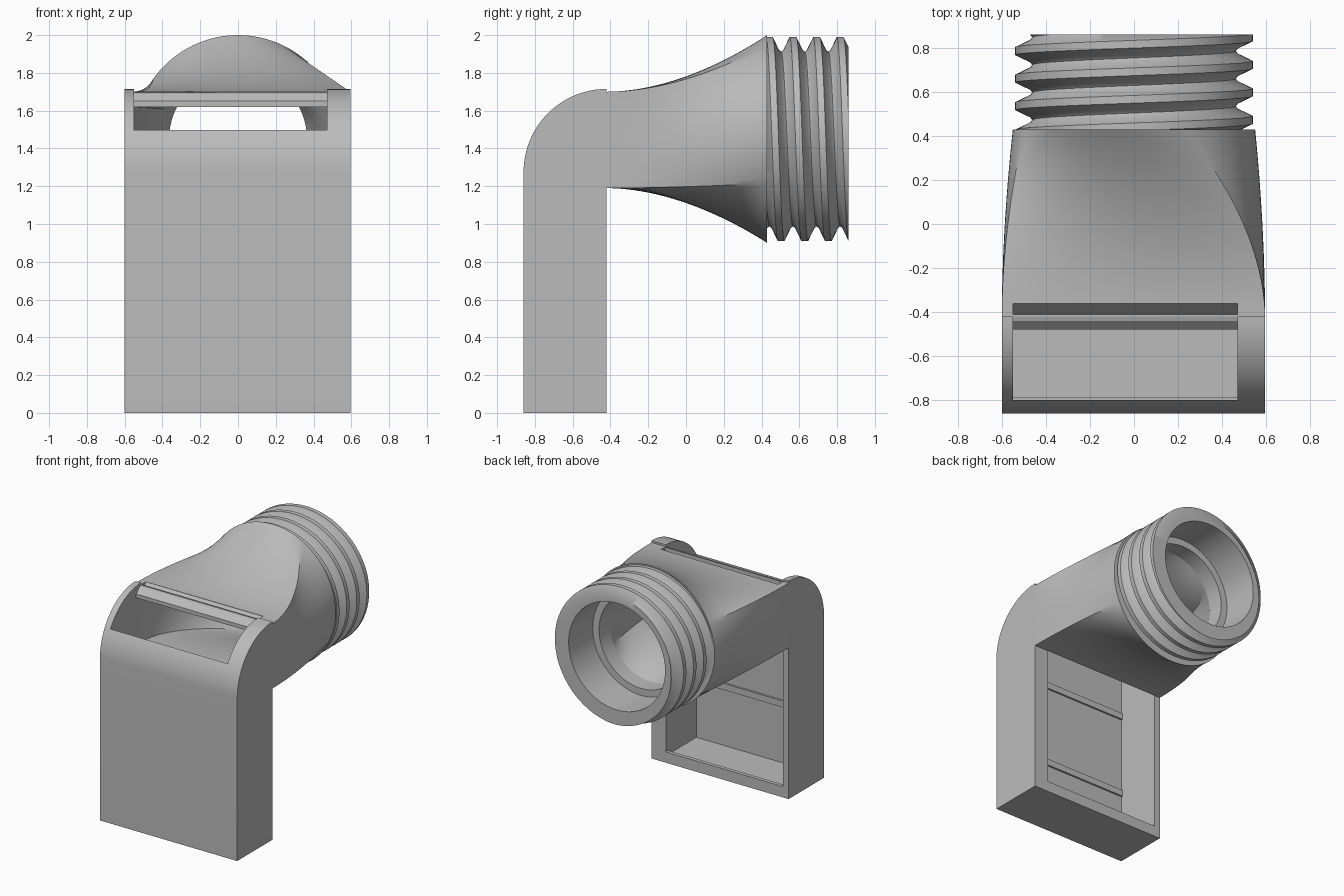
import bpy, bmesh, math
from mathutils import Vector

if "Cube" in bpy.data.objects:
    bpy.data.objects.remove(bpy.data.objects["Cube"], do_unlink=True)

grey = bpy.data.materials.new("plain grey")
grey.use_nodes = True
colour = (0.5, 0.5, 0.5, 1)
grey.diffuse_color = colour
grey.node_tree.nodes["Principled BSDF"].inputs["Base Color"].default_value = colour

AXIS_Z = 1.45
BACK, FLANGE, END = -0.42, 0.43, 0.86


def finish(name, bm, smooth=True):
    bmesh.ops.remove_doubles(bm, verts=bm.verts, dist=0.0002)
    bmesh.ops.recalc_face_normals(bm, faces=bm.faces)
    mesh = bpy.data.meshes.new(name)
    bm.to_mesh(mesh)
    bm.free()
    mesh.materials.append(grey)
    ob = bpy.data.objects.new(name, mesh)
    bpy.context.collection.objects.link(ob)
    if smooth:
        shade(ob)
    return ob


def shade(ob):
    bpy.ops.object.select_all(action='DESELECT')
    bpy.context.view_layer.objects.active = ob
    ob.select_set(True)
    bpy.ops.object.shade_smooth_by_angle(angle=math.radians(28))


def extrude_x(name, profile, x0, x1):
    """Prism from a (y, z) outline."""
    bm = bmesh.new()
    face = bm.faces.new([bm.verts.new((x0, y, z)) for y, z in profile])
    new = bmesh.ops.extrude_face_region(bm, geom=[face])["geom"]
    verts = [v for v in new if isinstance(v, bmesh.types.BMVert)]
    bmesh.ops.translate(bm, verts=verts, vec=(x1 - x0, 0, 0))
    return finish(name, bm, False)


def block(name, x0, x1, y0, y1, z0, z1):
    return extrude_x(name, [(y0, z0), (y1, z0), (y1, z1), (y0, z1)], x0, x1)


def cut(ob, cutter):
    mod = ob.modifiers.new("cut", 'BOOLEAN')
    mod.operation = 'DIFFERENCE'
    mod.solver = 'EXACT'
    mod.object = cutter
    bpy.context.view_layer.objects.active = ob
    bpy.ops.object.modifier_apply(modifier=mod.name)
    bpy.data.objects.remove(cutter, do_unlink=True)
    shade(ob)


def skin(bm, rows, closed):
    """Quads between neighbouring rows of points."""
    grid = [[bm.verts.new(p) for p in row] for row in rows]
    for a, b in zip(grid, grid[1:]):
        n = len(a)
        for i in range(n if closed else n - 1):
            j = (i + 1) % n
            bm.faces.new((a[i], a[j], b[j], b[i]))


# Housing with a rounded top front edge and an open back
R = 0.44
outline = [(BACK, 0), (-END, 0)]
for i in range(25):
    a = math.pi / 2 * i / 24
    outline.append((BACK - R * math.cos(a), 1.275 + R * math.sin(a)))
housing = extrude_x("housing", outline, -0.6, 0.595)
cut(housing, block("cavity_cutter", -0.55, 0.47, -0.80, -0.3, 0.055, 2.2))

# Ridges inside the housing
block("floor_lip", -0.55, 0.47, -0.45, BACK, 0.05, 0.085)
for name, z in (("lower_ridge", 0.5), ("upper_ridge", 1.15)):
    block(name, -0.55, 0.47, -0.805, -0.785, z, z + 0.05)

# Bar across the top opening
extrude_x("top_bar", [(-0.48, 1.62), (-0.48, 1.65), (-0.44, 1.69),
                      (-0.41, 1.70), (-0.41, 1.62)], -0.55, 0.47)

# Hollow duct, rectangle to circle with a slight twist
SIDE, STEPS = 32, 24


def duct_ring(t, box, radius):
    x0, x1, z0, z1 = box
    corners = [Vector(c) for c in ((x1, z1), (x0, z1), (x0, z0), (x1, z0))]
    s = t ** 1.85
    ring = []
    for k in range(4):
        for i in range(SIDE):
            f = i / SIDE
            r = corners[k].lerp(corners[(k + 1) % 4], f)
            a = math.radians(65 + 90 * (k + f))
            c = Vector((radius * math.cos(a), AXIS_Z + radius * math.sin(a)))
            p = r.lerp(c, s)
            ring.append((p.x, BACK + (FLANGE - BACK) * t, p.y))
    return ring


ts = [i / STEPS for i in range(STEPS + 1)]
rows = [duct_ring(t, (-0.6, 0.595, 1.19, 1.70), 0.55) for t in ts]
rows += [duct_ring(t, (-0.55, 0.47, 1.25, 1.62), 0.365) for t in reversed(ts)]
rows.append(rows[0])
bm = bmesh.new()
skin(bm, rows, True)
duct = finish("duct", bm)
cut(duct, extrude_x("groove_cutter", [(-0.41, 1.64), (-0.41, 1.75), (-0.36, 1.75),
                                      (-0.36, 1.70)], -0.55, 0.47))

# Threaded collar with a stepped bore
PITCH, TURN = 0.125, 128
THREAD = [(0, 0.462), (0.1, 0.472), (0.36, 0.54), (0.64, 0.54), (0.9, 0.472), (1, 0.462)]


def thread_radius(phase):
    phase %= 1
    for (p0, r0), (p1, r1) in zip(THREAD, THREAD[1:]):
        if phase <= p1:
            return r0 + (r1 - r0) * (phase - p0) / (p1 - p0)


columns = []
for j in range(TURN + 1):
    turn = j / TURN
    a = 2 * math.pi * turn
    pts = [(FLANGE, 0.365)]
    for lap in range(-3, 5):
        for phase, _ in THREAD[:-1]:
            y = 0.66 + PITCH * (lap + phase - turn)
            y = min(max(y, FLANGE), END)
            pts.append((y, thread_radius((y - 0.66) / PITCH + turn)))
    pts += [(END, 0.42), (0.56, 0.42), (0.56, 0.365), (FLANGE, 0.365)]
    columns.append([(r * math.cos(a), y, AXIS_Z + r * math.sin(a)) for y, r in pts])
bm = bmesh.new()
skin(bm, columns, False)
finish("threaded_collar", bm)
